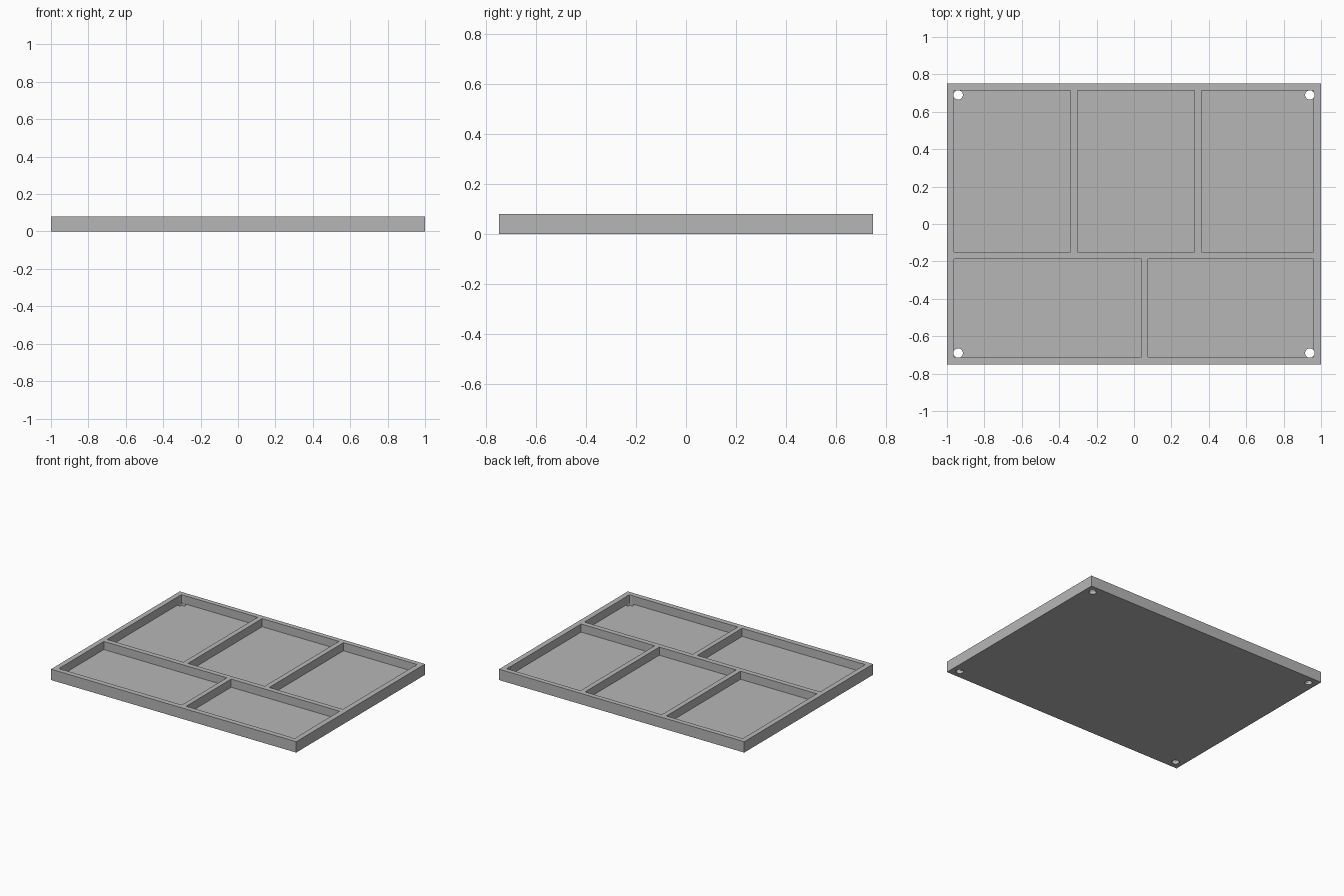
import bpy
import math

default_cube = bpy.data.objects.get("Cube")
if default_cube:
    bpy.data.objects.remove(default_cube, do_unlink=True)

HEIGHT = 0.08
FLOOR = 0.02

grey = bpy.data.materials.new("plain_grey")
grey.use_nodes = True
colour = (0.47, 0.47, 0.47, 1)
grey.diffuse_color = colour
grey.node_tree.nodes["Principled BSDF"].inputs["Base Color"].default_value = colour


def box(name, x0, x1, y0, y1, z0, z1):
    """Box between two corners."""
    bpy.ops.mesh.primitive_cube_add(
        size=1, location=((x0 + x1) / 2, (y0 + y1) / 2, (z0 + z1) / 2))
    ob = bpy.context.object
    ob.name = name
    ob.scale = (x1 - x0, y1 - y0, z1 - z0)
    bpy.ops.object.transform_apply(location=True, rotation=False, scale=True)
    ob.data.materials.append(grey)
    return ob


def cut(target, cutter):
    """Subtract the cutter, then discard it."""
    cutter.hide_render = True
    mod = target.modifiers.new("cut", "BOOLEAN")
    mod.operation = "DIFFERENCE"
    mod.solver = "EXACT"
    mod.object = cutter
    bpy.context.view_layer.objects.active = target
    bpy.ops.object.modifier_apply(modifier=mod.name)
    bpy.data.objects.remove(cutter, do_unlink=True)


# Solid slab
tray = box("tray", -1, 1, -0.75, 0.75, 0, HEIGHT)

# Three deep compartments at the back, two shallow ones at the front
rows = [
    (-0.15, 0.714, [(-0.962, -0.34), (-0.303, 0.323), (0.36, 0.96)]),
    (-0.711, -0.188, [(-0.962, 0.04), (0.076, 0.96)]),
]
for y0, y1, spans in rows:
    for x0, x1 in spans:
        cut(tray, box("pocket_cutter", x0, x1, y0, y1, FLOOR, HEIGHT + 0.1))

# Corner screw holes through the floor
for sx in (-1, 1):
    for sy in (-1, 1):
        bpy.ops.mesh.primitive_cylinder_add(
            vertices=32, radius=0.025, depth=0.5,
            location=(sx * 0.94, sy * 0.69, 0))
        hole = bpy.context.object
        hole.name = "hole_cutter"
        hole.data.materials.append(grey)
        cut(tray, hole)

# Smooth hole walls, crisp edges elsewhere
bpy.ops.object.select_all(action="DESELECT")
tray.select_set(True)
bpy.context.view_layer.objects.active = tray
bpy.ops.object.shade_smooth_by_angle(angle=math.radians(30))
